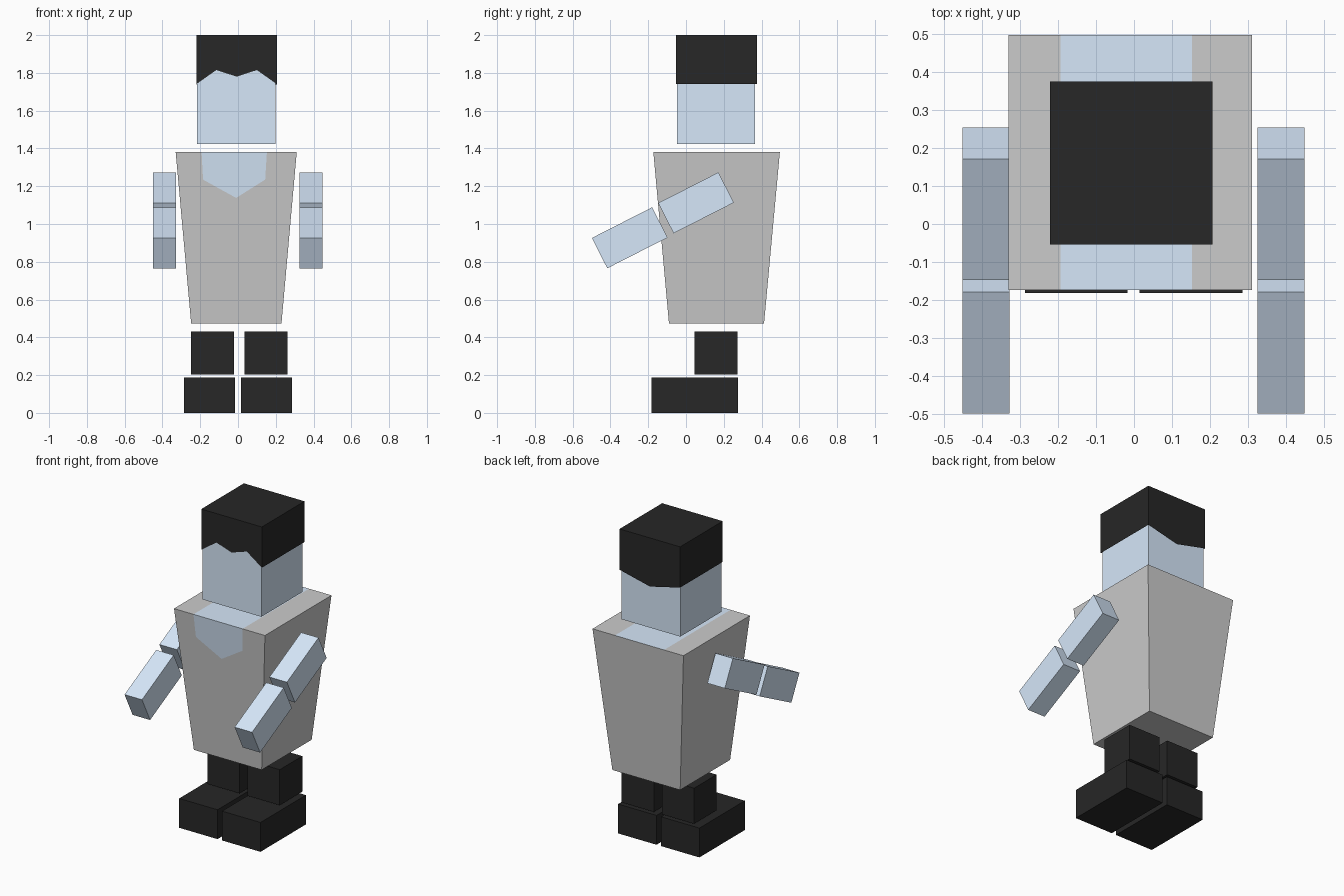
import bpy, bmesh
from math import radians
from mathutils import Matrix, Vector

if "Cube" in bpy.data.objects:
    bpy.data.objects.remove(bpy.data.objects["Cube"])


def material(name, rgb):
    m = bpy.data.materials.new(name)
    m.diffuse_color = (*rgb, 1)
    m.use_nodes = True
    m.node_tree.nodes["Principled BSDF"].inputs["Base Color"].default_value = m.diffuse_color
    return m


BLUE = material("pale blue", (0.67, 0.80, 0.95))
BLACK = material("black", (0.02, 0.02, 0.02))


def add_object(name, bm, mats):
    mesh = bpy.data.meshes.new(name)
    bm.to_mesh(mesh)
    bm.free()
    for m in mats:
        mesh.materials.append(m)
    ob = bpy.data.objects.new(name, mesh)
    bpy.context.collection.objects.link(ob)
    return ob


def box(name, x, y, z, mat, tilt=0):
    """Box from (min, max) ranges, tilted about x through its centre."""
    bm = bmesh.new()
    size = [b - a for a, b in (x, y, z)]
    centre = Vector([(a + b) / 2 for a, b in (x, y, z)])
    bmesh.ops.create_cube(bm, size=1, matrix=Matrix.Diagonal((*size, 1)))
    ob = add_object(name, bm, [mat])
    ob.location = centre
    ob.rotation_euler.x = radians(tilt)
    return ob


def add_faces(bm, polys):
    for pts, idx in polys:
        f = bm.faces.new([bm.verts.new(p) for p in pts])
        f.material_index = idx
    bmesh.ops.remove_doubles(bm, verts=bm.verts, dist=0.0005)
    return bm


# Torso: tapered block with a blue neckline running over the top and down the front
TOP, BOT = 1.382, 0.472


def front(x, z):
    return (x, -0.09 - 0.083 * (z - BOT) / (TOP - BOT), z)


TL, TR = front(-0.33, TOP), front(0.311, TOP)
BL, BR = front(-0.248, BOT), front(0.23, BOT)
TBL, TBR = (-0.33, 0.497, TOP), (0.311, 0.497, TOP)
BBL, BBR = (-0.248, 0.413, BOT), (0.23, 0.413, BOT)
bib = [front(x, z) for x, z in ((-0.193, TOP), (-0.185, 1.235), (-0.01, 1.138),
                                (0.144, 1.235), (0.153, TOP))]
SBL, SBR = (-0.193, 0.497, TOP), (0.153, 0.497, TOP)
torso = add_faces(bmesh.new(), [
    (bib, 1),                                        # front neckline
    ([TL, BL, BR, TR] + bib[::-1], 0),               # rest of front
    ([bib[0], bib[-1], SBR, SBL], 1),                # top strip
    ([TL, bib[0], SBL, TBL], 0),
    ([bib[-1], TR, TBR, SBR], 0),
    ([TBR, BBR, BBL, TBL, SBL, SBR], 0),             # back
    ([TL, TBL, BBL, BL], 0), ([TR, BR, BBR, TBR], 0),
    ([BL, BBL, BBR, BR], 0),
])
add_object("torso", torso, [material("grey", (0.8, 0.8, 0.8)), BLUE])

# Head
box("head", (-0.216, 0.198), (-0.048, 0.366), (1.423, 1.985), BLUE)

# Hair: cap with a scalloped fringe in front and a dipped nape
X0, X1, Y0, Y1, ZH, ZT = -0.221, 0.206, -0.054, 0.375, 1.74, 2.0
fringe = [(X0, Y0, ZH), (-0.115, Y0, 1.815), (-0.007, Y0, 1.78),
          (0.1, Y0, 1.815), (X1, Y0, ZH)]
nape = [(X1, Y1, ZH), (-0.008, Y1, 1.69), (X0, Y1, ZH)]
F0, F1, B1, B0 = (X0, Y0, ZT), (X1, Y0, ZT), (X1, Y1, ZT), (X0, Y1, ZT)
hair = add_faces(bmesh.new(), [
    (fringe + [F1, F0], 0),
    (nape + [B0, B1], 0),
    ([F0, F1, B1, B0], 0),
    ([fringe[-1], nape[0], B1, F1], 0),
    ([nape[-1], fringe[0], F0, B0], 0),
])
add_object("hair", hair, [BLACK])

# Arms, held forward and down
for side, x in (("left", (-0.451, -0.328)), ("right", (0.325, 0.448))):
    for part, cy, cz in (("upper", 0.053, 1.112), ("lower", -0.298, 0.927)):
        box(f"{side}_{part}_arm", x, (cy - 0.179, cy + 0.179),
            (cz - 0.09, cz + 0.09), BLUE, tilt=27)

# Legs and shoes
for side, leg_x, shoe_x in (("left", (-0.248, -0.021), (-0.287, -0.017)),
                            ("right", (0.035, 0.262), (0.015, 0.286))):
    box(f"{side}_leg", leg_x, (0.046, 0.273), (0.203, 0.43), BLACK)
    box(f"{side}_shoe", shoe_x, (-0.182, 0.275), (0, 0.187), BLACK)
